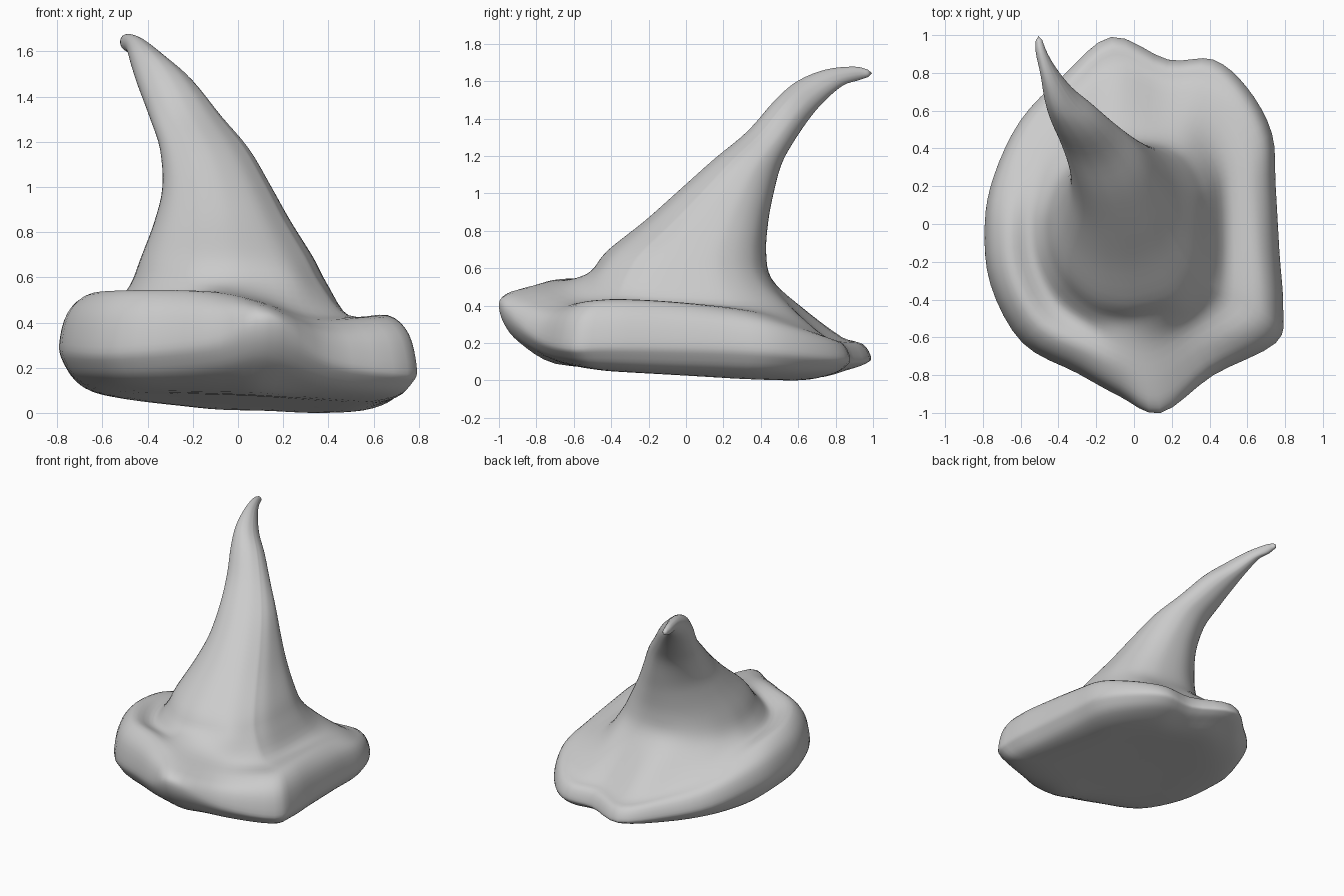
import bpy, bmesh, math
from mathutils import Vector

if "Cube" in bpy.data.objects:
    bpy.data.objects.remove(bpy.data.objects["Cube"])


def spline(pts, steps, closed):
    """Catmull-Rom curve through pts."""
    n = len(pts)
    get = (lambda i: pts[i % n]) if closed else (lambda i: pts[max(0, min(n - 1, i))])
    out = []
    for i in range(n if closed else n - 1):
        p0, p1, p2, p3 = get(i - 1), get(i), get(i + 1), get(i + 2)
        for k in range(steps):
            t = k / steps
            out.append(0.5 * (2 * p1 + (p2 - p0) * t + (2 * p0 - 5 * p1 + 4 * p2 - p3) * t * t
                              + (3 * p1 - p0 - 3 * p2 + p3) * t ** 3))
    if not closed:
        out.append(pts[-1].copy())
    return out


# Wavy brim: x, y, edge height, upper lip height, underside height, trough height
brim = [
    (.14, -1.0, .41, .48, .20, .51), (.42, -.80, .24, .40, .11, .45),
    (.75, -.63, .19, .42, .08, .43), (.79, -.45, .20, .43, .07, .43),
    (.77, -.15, .20, .42, .06, .42), (.75, .20, .19, .39, .05, .41),
    (.73, .48, .17, .35, .04, .40), (.60, .72, .14, .29, .03, .40),
    (.42, .87, .12, .24, .03, .40), (.18, .87, .11, .24, .04, .40),
    (-.12, .99, .12, .23, .06, .40), (-.38, .78, .15, .28, .06, .42),
    (-.60, .55, .20, .35, .08, .45), (-.74, .26, .27, .44, .10, .48),
    (-.79, 0, .30, .50, .13, .49), (-.76, -.32, .30, .53, .14, .49),
    (-.59, -.63, .29, .54, .14, .49), (-.30, -.79, .31, .54, .15, .52),
    (-.08, -.91, .34, .52, .17, .54)]

# Bent crown rings: front y, z, back y, z, left x, right x
crown = [
    (-.51, .58, .46, .54, -.48, .40), (-.42, .69, .43, .68, -.43, .335),
    (-.22, .85, .44, .84, -.37, .235), (-.04, 1.01, .465, .98, -.335, .15),
    (.15, 1.18, .51, 1.15, -.345, .05), (.33, 1.33, .58, 1.28, -.39, -.07),
    (.48, 1.50, .67, 1.41, -.445, -.195), (.60, 1.60, .75, 1.50, -.475, -.31),
    (.75, 1.66, .84, 1.575, -.495, -.40), (.90, 1.675, .915, 1.60, -.52, -.46),
    (.97, 1.66, .975, 1.62, -.52, -.485)]


def crown_point(i, th):
    fy, fz, by, bz, lx, rx = crown[i]
    mid = Vector(((lx + rx) / 2, (fy + by) / 2, (fz + bz) / 2))
    back = Vector((0, (by - fy) / 2, (bz - fz) / 2))
    side = Vector(((rx - lx) / 2, 0, 0))
    c, s = math.cos(th), math.sin(th)
    # lower crown is squarer on its right half
    e = 1 - .25 * max(0, 1 - i / 4) * min(1, max(0, c * 3))
    c = math.copysign(abs(c) ** e, c)
    s = math.copysign(abs(s) ** e, s)
    return mid + side * c + back * s


def underside(x, y):
    """Gently tilted underside, lowest at the back right."""
    return Vector((x, y, .05 - .06 * y - .05 * x))


def meridian(row):
    """Line from underside, round the brim edge, up the crown."""
    x, y, ze, zt, zb, zv = row
    th = math.atan2(y, x / .79)
    at = lambda f, z: Vector((x * f, y * f, z))
    base = crown_point(0, th)
    lip = at(.84, zt)
    trough = base.lerp(lip, .4)
    trough.z = zv
    return [underside(x * .4, y * .4), underside(x * .7, y * .7), at(.89, zb), at(.975, ze * .5 + zb * .5),
            at(1, ze), at(.955, ze * .35 + zt * .65), lip, trough] + [crown_point(i, th) for i in range(len(crown))]


# Smooth in both directions: round the hat, then along each meridian
lines = [meridian(r) for r in brim]
loops = [spline([ln[k] for ln in lines], 4, True) for k in range(len(lines[0]))]
columns = [spline([lp[j] for lp in loops], 4, False) for j in range(len(loops[0]))]

bm = bmesh.new()
grid = [[bm.verts.new(p) for p in col] for col in columns]
under = bm.verts.new(underside(0, 0))
tip = bm.verts.new((-.505, .995, 1.64))
for j, a in enumerate(grid):
    b = grid[(j + 1) % len(grid)]
    for k in range(len(a) - 1):
        bm.faces.new((a[k], b[k], b[k + 1], a[k + 1]))
    bm.faces.new((b[0], a[0], under))
    bm.faces.new((a[-1], b[-1], tip))
low = min(v.co.z for v in bm.verts)
for v in bm.verts:
    v.co.z -= low
bmesh.ops.recalc_face_normals(bm, faces=bm.faces)

# Pointed hat object
mesh = bpy.data.meshes.new("pointed_hat")
bm.to_mesh(mesh)
bm.free()
hat = bpy.data.objects.new("pointed_hat", mesh)
bpy.context.collection.objects.link(hat)
for p in mesh.polygons:
    p.use_smooth = True
